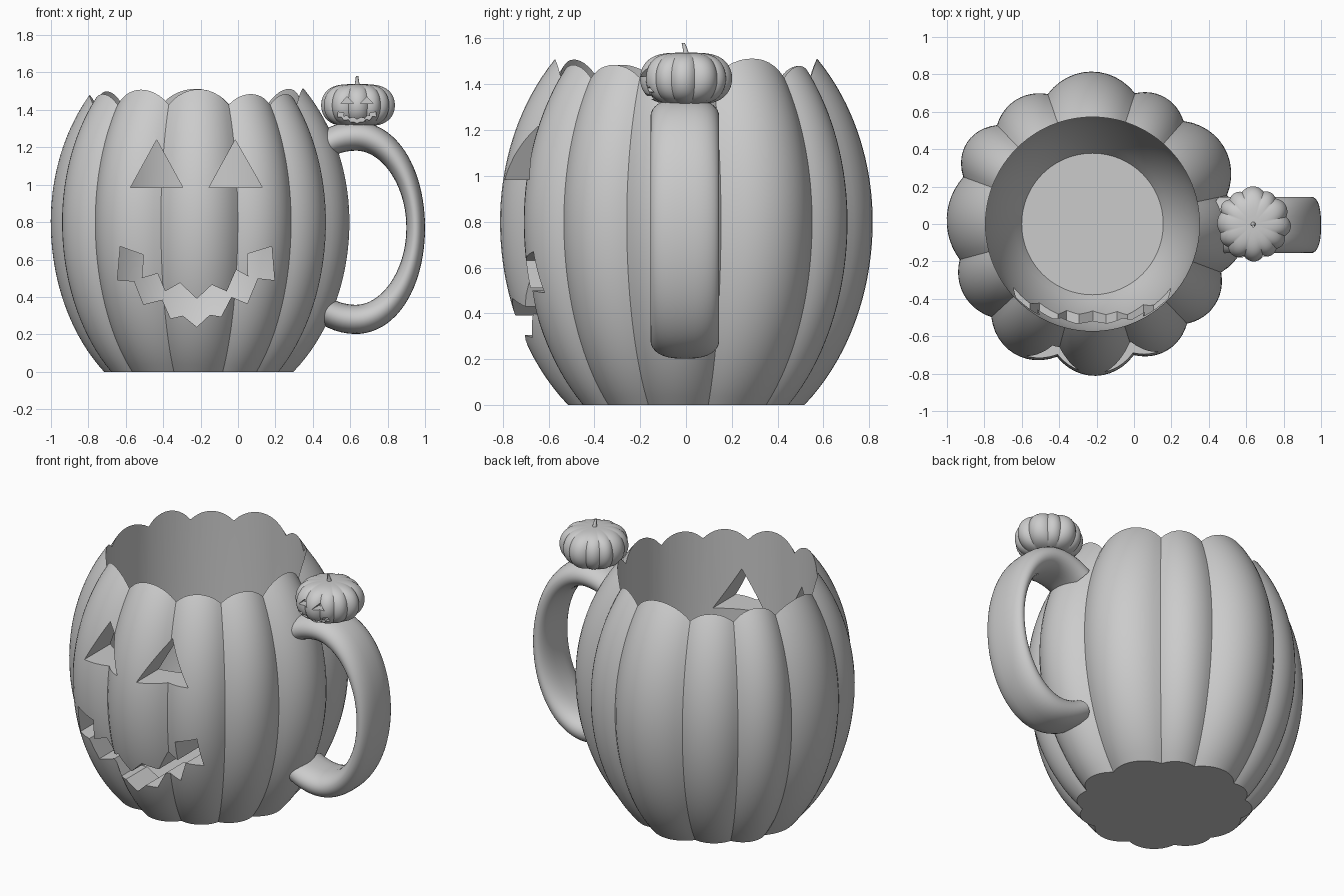
import bpy, bmesh
from math import sin, cos, radians, pi, sqrt
from mathutils import Vector

cube = bpy.data.objects.get("Cube")
if cube:
    bpy.data.objects.remove(cube)

clay = bpy.data.materials.new("grey clay")
clay.use_nodes = True
clay.diffuse_color = (0.6, 0.6, 0.6, 1)
clay.node_tree.nodes["Principled BSDF"].inputs["Base Color"].default_value = (0.6, 0.6, 0.6, 1)

CX = -0.222  # axis of the mug
GROOVE = 0.735  # radius at the bottom of every groove
# each lobe: direction of its first groove in degrees, radius at its crest
LOBES = [(12, 0.815), (48.5, 0.78), (72, 0.815), (109, 0.78), (134, 0.8), (160, 0.78),
         (195, 0.785), (222.6, 0.81), (255, 0.812), (287.5, 0.785), (313.5, 0.785), (339.4, 0.82)]
STEPS = 12


def loft(name, rings):
    """Skin a closed solid through a list of equal-length rings."""
    bm = bmesh.new()
    loops = [[bm.verts.new(p) for p in ring] for ring in rings]
    n = len(loops[0])
    for a, b in zip(loops, loops[1:]):
        for i in range(n):
            j = (i + 1) % n
            bm.faces.new((a[i], a[j], b[j], b[i]))
    bm.faces.new(loops[0][::-1])
    bm.faces.new(loops[-1])
    bmesh.ops.recalc_face_normals(bm, faces=bm.faces)
    mesh = bpy.data.meshes.new(name)
    bm.to_mesh(mesh)
    bm.free()
    mesh.materials.append(clay)
    obj = bpy.data.objects.new(name, mesh)
    bpy.context.collection.objects.link(obj)
    return obj


def activate(obj):
    bpy.ops.object.select_all(action='DESELECT')
    obj.select_set(True)
    bpy.context.view_layer.objects.active = obj


def smooth(obj, angle=28):
    activate(obj)
    bpy.ops.object.shade_smooth_by_angle(angle=radians(angle))


def cut(obj, cutters):
    activate(obj)
    for cutter in cutters:
        mod = obj.modifiers.new("cut", 'BOOLEAN')
        mod.operation = 'DIFFERENCE'
        mod.solver = 'EXACT'
        mod.object = cutter
        bpy.ops.object.modifier_apply(modifier=mod.name)
        bpy.data.objects.remove(cutter)


def lobed_ring(x, z, scale):
    """Pumpkin cross-section: an arched lobe between each pair of grooves."""
    ring = []
    for (a, crest), (b, _) in zip(LOBES, LOBES[1:] + [(LOBES[0][0] + 360, 0)]):
        for i in range(STEPS):
            f = i / STEPS
            t = radians(a + (b - a) * f)
            r = scale * (GROOVE + (crest - GROOVE) * 4 * f * (1 - f))
            ring.append((x + r * cos(t), r * sin(t), z))
    return ring


def round_ring(x, z, r, n=96):
    return [(x + r * cos(2 * pi * i / n), r * sin(2 * pi * i / n), z) for i in range(n)]


# Carved face outlines (x, z)
LEFT_EYE = [(-0.155, 0.985), (0.13, 0.985), (-0.015, 1.24)]
RIGHT_EYE = [(-0.575, 0.985), (-0.295, 0.985), (-0.435, 1.24)]
MOUTH = [(-0.63, 0.67), (-0.505, 0.625), (-0.515, 0.5), (-0.43, 0.525), (-0.39, 0.43),
         (-0.31, 0.475), (-0.22, 0.39), (-0.14, 0.465), (-0.06, 0.43), (-0.01, 0.545),
         (0.055, 0.51), (0.05, 0.63), (0.18, 0.67), (0.195, 0.49), (0.105, 0.5),
         (0.05, 0.365), (-0.035, 0.4), (-0.09, 0.295), (-0.15, 0.305), (-0.22, 0.24),
         (-0.295, 0.3), (-0.36, 0.285), (-0.405, 0.385), (-0.505, 0.36),
         (-0.555, 0.485), (-0.645, 0.49)]


def face_cutters(place, front, back):
    cutters = []
    for outline in (LEFT_EYE, RIGHT_EYE, MOUTH):
        pts = [place(x, z) for x, z in outline]
        cutter = loft("face_cutter", [[(x, y, z) for x, z in pts] for y in (front, back)])
        cutter.hide_render = True
        cutters.append(cutter)
    return cutters


def bulge(z, below, above):
    """Ellipse profile, widest at z = 0.8."""
    d = z - 0.8
    return sqrt(1 - (d / (above if d > 0 else below)) ** 2)


# Mug body: ribbed ellipsoid, hollowed so the lobes make a scalloped rim
body = loft("mug_body", [lobed_ring(CX, z, bulge(z, 1.035, 1.0))
                         for z in [1.7 * i / 44 for i in range(45)]])
hollow = [round_ring(CX, z, 0.572 * bulge(z, 0.96, 1))
          for z in [0.08 + 0.06 * i for i in range(13)]]
hollow.append(round_ring(CX, 1.9, 0.572))
cavity = loft("cavity_cutter", hollow)
cavity.hide_render = True
cut(body, [cavity] + face_cutters(lambda x, z: (x, z), -1.0, -0.3))
smooth(body)

# Handle: wide rounded band along a C-shaped path
rings = []
for i in range(57):
    t = radians(-116 + 232 * i / 56)
    c, s = cos(t), sin(t)
    centre = Vector((0.63 + (0.32 if c > 0 else 0.38) * c, 0, 0.77 + 0.49 * s))
    out = Vector((c / 0.32, 0, s / 0.49)).normalized()
    half = 0.05 + 0.028 * s * s
    ring = []
    for k in range(32):
        u, v = cos(2 * pi * k / 32), sin(2 * pi * k / 32)
        p = centre + out * half * u
        p.y = -0.005 + 0.15 * abs(v) ** 0.75 * (1 if v > 0 else -1)
        ring.append(p)
    rings.append(ring)
smooth(loft("handle", rings), 50)

# Small carved pumpkin on top of the handle
SX = 0.637
rings = []
for i in range(25):
    t = radians(-80 + 166 * i / 24)
    rings.append(lobed_ring(SX, 1.425 + 0.113 * sin(t), 0.247 * cos(t) ** 0.55))
small = loft("small_pumpkin", rings)
cut(small, face_cutters(lambda x, z: (SX + (x + 0.22) * 0.25, 1.293 + 0.143 * z), -0.3, -0.13))
smooth(small)

# Curved stem
rings = []
for i in range(8):
    f = i / 7
    ring = round_ring(SX, 1.52 + 0.06 * f, 0.02 - 0.013 * f ** 0.5, 12)
    rings.append([(x, y - 0.012 * f * f, z) for x, y, z in ring])
smooth(loft("small_stem", rings), 45)
